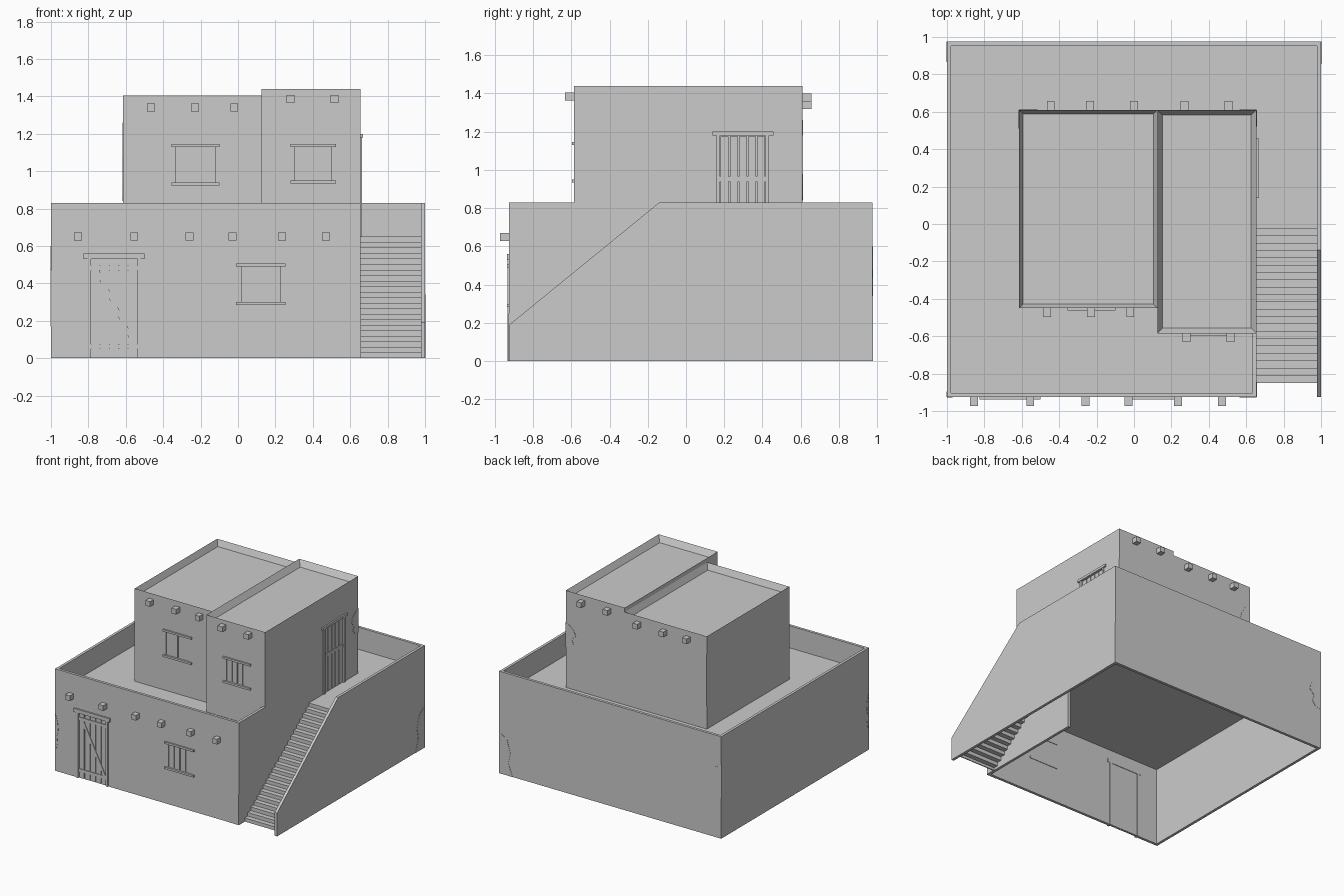
import bpy, bmesh
from mathutils import Vector

if "Cube" in bpy.data.objects:
    bpy.data.objects.remove(bpy.data.objects["Cube"])


def finish(bm, name):
    bmesh.ops.recalc_face_normals(bm, faces=bm.faces)
    me = bpy.data.meshes.new(name)
    bm.to_mesh(me)
    bm.free()
    ob = bpy.data.objects.new(name, me)
    bpy.context.collection.objects.link(ob)
    return ob


def prism(name, pts, a, b, axis='z'):
    """Extrude a 2D outline from a to b along an axis."""
    place = {'z': lambda p, h: (p[0], p[1], h),
             'x': lambda p, h: (h, p[0], p[1]),
             'y': lambda p, h: (p[0], h, p[1])}[axis]
    bm = bmesh.new()
    lo = [bm.verts.new(place(p, a)) for p in pts]
    hi = [bm.verts.new(place(p, b)) for p in pts]
    bm.faces.new(lo)
    bm.faces.new(hi)
    n = len(pts)
    for i in range(n):
        j = (i + 1) % n
        bm.faces.new((lo[i], lo[j], hi[j], hi[i]))
    return finish(bm, name)


def box(name, x0, x1, y0, y1, z0, z1):
    return prism(name, [(x0, y0), (x1, y0), (x1, y1), (x0, y1)], z0, z1)


def roof_block(name, x0, x1, y0, y1, z0, z1, rim=0.03, depth=0.05):
    """Room with a sunken roof behind a low parapet."""
    ob = box(name, x0, x1, y0, y1, z0, z1)
    bm = bmesh.new()
    bm.from_mesh(ob.data)
    top = max(bm.faces, key=lambda f: f.calc_center_median().z)
    bmesh.ops.inset_region(bm, faces=[top], thickness=rim)
    bmesh.ops.translate(bm, verts=top.verts, vec=Vector((0, 0, -depth)))
    bm.to_mesh(ob.data)
    bm.free()
    return ob


def cut(target, cutter):
    m = target.modifiers.new("opening", 'BOOLEAN')
    m.object = cutter
    m.operation = 'DIFFERENCE'
    m.solver = 'EXACT'
    bpy.context.view_layer.objects.active = target
    bpy.ops.object.modifier_apply(modifier=m.name)
    bpy.data.objects.remove(cutter, do_unlink=True)


def opening(name, wall, side, face, u0, u1, z0, z1, over, lintel, door=False, planks=4, brace=False):
    """Cut a door or window and fit planks, lintel and sill. Depth d is outward."""
    def part(label, a, b, d0, d1, c, e):
        if side == 'front':
            return box(name + label, a, b, face - d1, face - d0, c, e)
        return box(name + label, face + d0, face + d1, a, b, c, e)

    cut(wall, part("_cutter", u0, u1, -0.03, 0.03, z0 - (0.02 if z0 < 0.01 else 0), z1))
    part("_backing", u0, u1, -0.022, -0.012, z0, z1)
    # vertical planks
    f = 0.018 if door else 0.0
    w = (u1 - u0 - 2 * f) / planks
    for i in range(planks):
        a = u0 + f + i * w
        part(f"_plank_{i}", a + 0.003, a + w - 0.003, -0.014, -0.004, z0, z1 - 0.004)
    part("_lintel", u0 - over, u1 + over, -0.026, 0.012, z1, z1 + lintel)
    if door:
        for a in (u0, u1 - f):
            part("_post", a, a + f, -0.026, 0.008, z0, z1)
        rails = [z0 + 0.05, z1 - 0.06] if brace else [z0 + 0.29]
        for z in rails:
            part("_rail", u0 + f, u1 - f, -0.006, 0.001, z, z + 0.025)
        if brace:
            prism(name + "_brace", [(u0 + f + 0.02, z1 - 0.06), (u0 + f + 0.045, z1 - 0.06),
                                    (u1 - f, z0 + 0.065), (u1 - f - 0.02, z0 + 0.06)],
                  face - 0.001, face + 0.006, 'y')
    else:
        part("_sill", u0 - over, u1 + over, -0.026, 0.012, z0 - lintel, z0)


F, B, R, T = -0.925, 0.975, 0.655, 0.022    # front, back, stair-side wall, thickness
ROOF, TOP, LAND = 0.65, 0.83, 0.015

# lower storey walls, open underneath
walls = prism("lower_walls", [
    (R, LAND), (R, F), (-1, F), (-1, B), (1, B), (1, -0.14), (1 - T, -0.14), (1 - T, B - T),
    (-1 + T, B - T), (-1 + T, F + T), (R - T, F + T), (R - T, LAND)], 0, TOP)
prism("stair_side_wall", [(F, 0), (-0.14, 0), (-0.14, TOP), (F, 0.19)], 1 - T, 1, 'x')
prism("terrace_floor", [(-1 + T, F + T), (R - T, F + T), (R - T, LAND), (1 - T, LAND),
                        (1 - T, B - T), (-1 + T, B - T)], ROOF - 0.012, ROOF)

# outside staircase, thin so its underside is stepped too
N, Y0 = 22, -0.85
run, rise = (LAND - Y0) / N, ROOF / N
upper = [(Y0, 0)]
for i in range(N):
    upper += [(Y0 + i * run, (i + 1) * rise), (Y0 + (i + 1) * run, (i + 1) * rise)]
lower = [(y + 0.008, max(z - 0.008, -0.0)) for y, z in upper[1:-1]]
lower = [(Y0 + 0.008, 0)] + lower + [(LAND, ROOF - 0.008)]
prism("staircase", upper + lower[::-1], R, 1 - T, 'x')

# upper rooms
room_a = roof_block("upper_room_wide", -0.615, 0.125, -0.45, 0.61, ROOF, 1.405)
room_b = roof_block("upper_room_narrow", 0.125, R, -0.585, 0.61, ROOF, 1.44, 0.04)

# doors and windows
opening("front_door", walls, 'front', F, -0.805, -0.52, 0, 0.53, 0.02, 0.03, True, 5, True)
opening("lower_window", walls, 'front', F, 0.02, 0.225, 0.3, 0.49, 0.03, 0.016)
opening("wide_room_window", room_a, 'front', -0.45, -0.335, -0.12, 0.94, 1.13, 0.02, 0.016, planks=2)
opening("narrow_room_window", room_b, 'front', -0.585, 0.305, 0.5, 0.95, 1.13, 0.025, 0.016)
opening("terrace_door", room_b, 'right', R, 0.16, 0.435, ROOF, 1.18, 0.022, 0.02, True, 5)

# projecting roof beam ends
S = 0.021
rows = [("lower_beam", (-0.855, -0.555, -0.26, -0.03, 0.235, 0.47), F - 0.047, F, 0.65),
        ("wide_front_beam", (-0.465, -0.23, -0.02), -0.497, -0.45, 1.34),
        ("narrow_front_beam", (0.28, 0.515), -0.632, -0.585, 1.385),
        ("wide_back_beam", (-0.445, -0.235, 0.0), 0.61, 0.657, 1.34),
        ("narrow_back_beam", (0.27, 0.505), 0.61, 0.657, 1.38)]
for name, xs, y0, y1, z in rows:
    for i, x in enumerate(xs):
        box(f"{name}_{i}", x - S, x + S, y0, y1, z - S, z + S)

# worn plaster patches wrapped around corners
SHAPE = [(0, 0), (0.5, 0.06), (0.75, 0.2), (0.6, 0.38), (1, 0.55), (0.8, 0.75), (0.45, 0.9), (0, 1)]
for i, (x, y, sx, sy, z, h, w) in enumerate([
        (-1, B, -1, 1, 0.33, 0.27, 0.11), (-0.615, 0.61, -1, 1, 0.84, 0.42, 0.1),
        (R, F, 1, -1, 0.0, 0.25, 0.09), (1, B, 1, 1, 0.0, 0.34, 0.12),
        (R, 0.61, 1, 1, 0.98, 0.2, 0.09), (-1, F, -1, -1, 0.17, 0.3, 0.03)]):
    if z == 0:
        shape = [(0, 0), (1, 0), (0.7, 0.3), (0.85, 0.55), (0.6, 0.85), (0, 1)]
    else:
        shape = SHAPE
    e = 0.002
    prism(f"corner_patch_{i}_a", [(x - sx * u * w, z + v * h) for u, v in shape], y, y + sy * e, 'y')
    prism(f"corner_patch_{i}_b", [(y - sy * u * w, z + v * h) for u, v in shape], x, x + sx * e, 'x')
